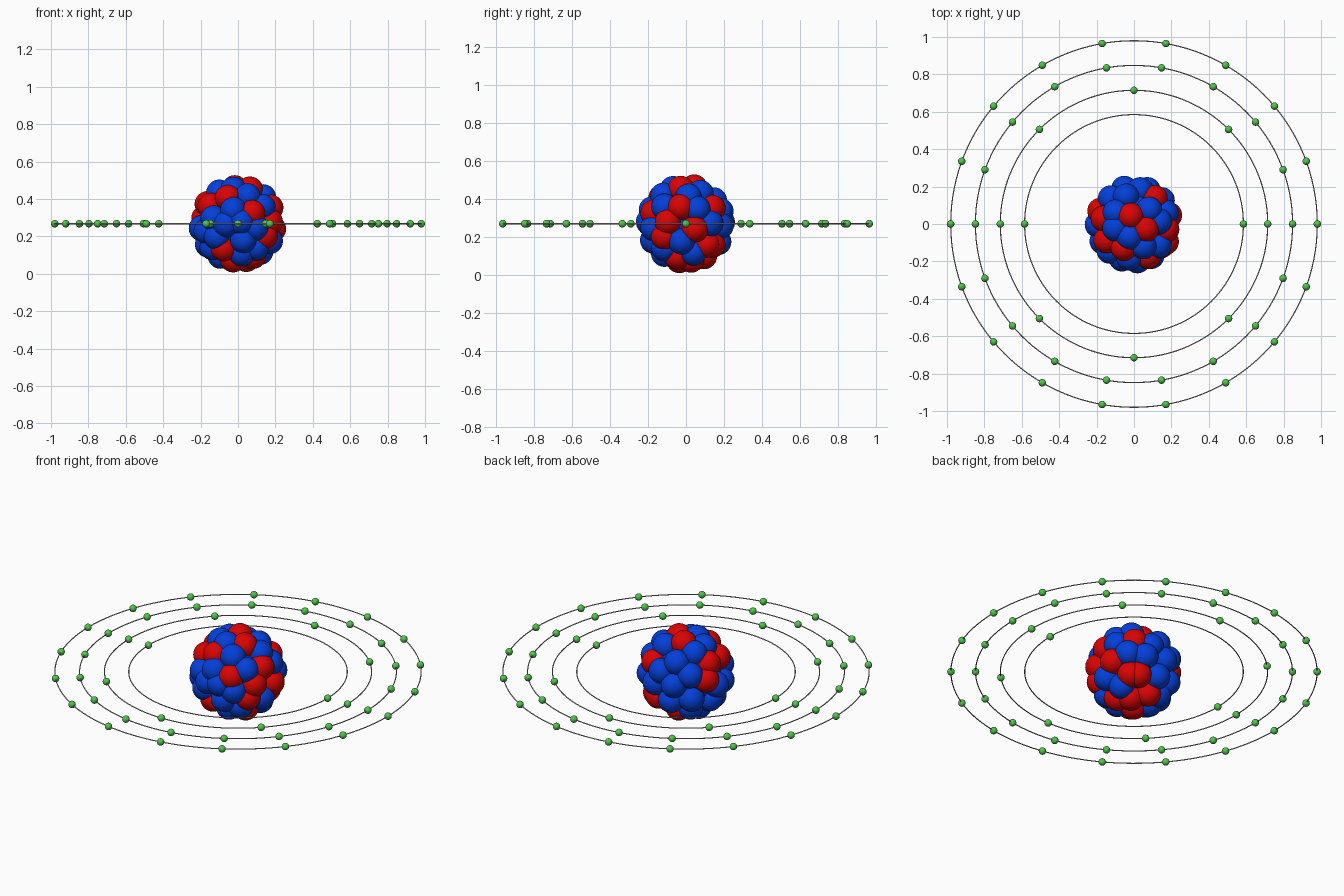
import bpy
import math
from mathutils import Vector

cube = bpy.data.objects.get("Cube")
if cube:
    bpy.data.objects.remove(cube, do_unlink=True)

CENTRE = Vector((0, 0, 0.268))
SHELL, NUCLEON, ELECTRON = 0.195, 0.07, 0.02


def material(name, colour):
    mat = bpy.data.materials.new(name)
    mat.use_nodes = True
    mat.diffuse_color = (*colour, 1)
    shader = next(n for n in mat.node_tree.nodes if n.type == 'BSDF_PRINCIPLED')
    shader.inputs["Base Color"].default_value = (*colour, 1)
    return mat


red = material("red", (0.7, 0.001, 0.001))
blue = material("blue", (0.001, 0.05, 0.7))
green = material("green", (0.08, 0.57, 0.07))
grey = material("grey", (0.45, 0.45, 0.45))


def ball_mesh(name, radius, mat, segments, rings):
    """Smooth ball mesh, shared by every copy of the part."""
    bpy.ops.mesh.primitive_uv_sphere_add(segments=segments, ring_count=rings, radius=radius)
    obj = bpy.context.object
    bpy.ops.object.shade_smooth()
    mesh = obj.data
    mesh.name = name
    mesh.materials.append(mat)
    bpy.data.objects.remove(obj, do_unlink=True)
    return mesh


def place(name, mesh, offset):
    obj = bpy.data.objects.new(name, mesh)
    obj.location = CENTRE + offset
    bpy.context.collection.objects.link(obj)


# Nucleus: directions of the red protons on the outer shell
proton_directions = [
    (-2, 5, 22), (7, -3, 20), (-17, -10, 11), (-6, -14, 15), (8, -18, 6),
    (18, -10, 1), (15, -12, -7), (-8, -13, -14), (9, -5, -19), (-3, -4, -22),
    (18, -3, 9), (20, 5, -3), (12, 15, 9), (9, 15, -12), (5, 3, -21),
    (-2, 10, -18), (-17, 3, 11), (-18, 7, 3), (14, 13, -13),
]
protons = [Vector(d).normalized() * SHELL for d in proton_directions]

# Blue neutrons fill the widest remaining gaps, one at a time
candidates = []
for i in range(800):
    z = 1 - (2 * i + 1) / 800
    r, turn = math.sqrt(1 - z * z), i * math.pi * (3 - math.sqrt(5))
    candidates.append(Vector((r * math.cos(turn), r * math.sin(turn), z)) * SHELL)
neutrons = []
while len(protons) + len(neutrons) < 52:
    filled = protons + neutrons
    neutrons.append(max(candidates, key=lambda c: min((c - p).length for p in filled)))

proton_mesh = ball_mesh("proton", NUCLEON, red, 32, 20)
neutron_mesh = ball_mesh("neutron", NUCLEON, blue, 32, 20)
for p in protons:
    place("proton", proton_mesh, p)
for p in neutrons:
    place("neutron", neutron_mesh, p)
place("nucleus_core", ball_mesh("nucleus_core", SHELL, blue, 32, 20), Vector())

# Orbits with evenly spaced electrons
electron_mesh = ball_mesh("electron", ELECTRON, green, 20, 14)
for radius, count in ((0.585, 2), (0.715, 8), (0.848, 18), (0.98, 18)):
    bpy.ops.mesh.primitive_torus_add(location=CENTRE, major_radius=radius, minor_radius=0.003,
                                     major_segments=128, minor_segments=8)
    orbit = bpy.context.object
    orbit.name = "orbit"
    orbit.data.materials.append(grey)
    bpy.ops.object.shade_smooth()
    for i in range(count):
        a = math.tau * i / count
        place("electron", electron_mesh, Vector((math.cos(a), math.sin(a), 0)) * radius)
